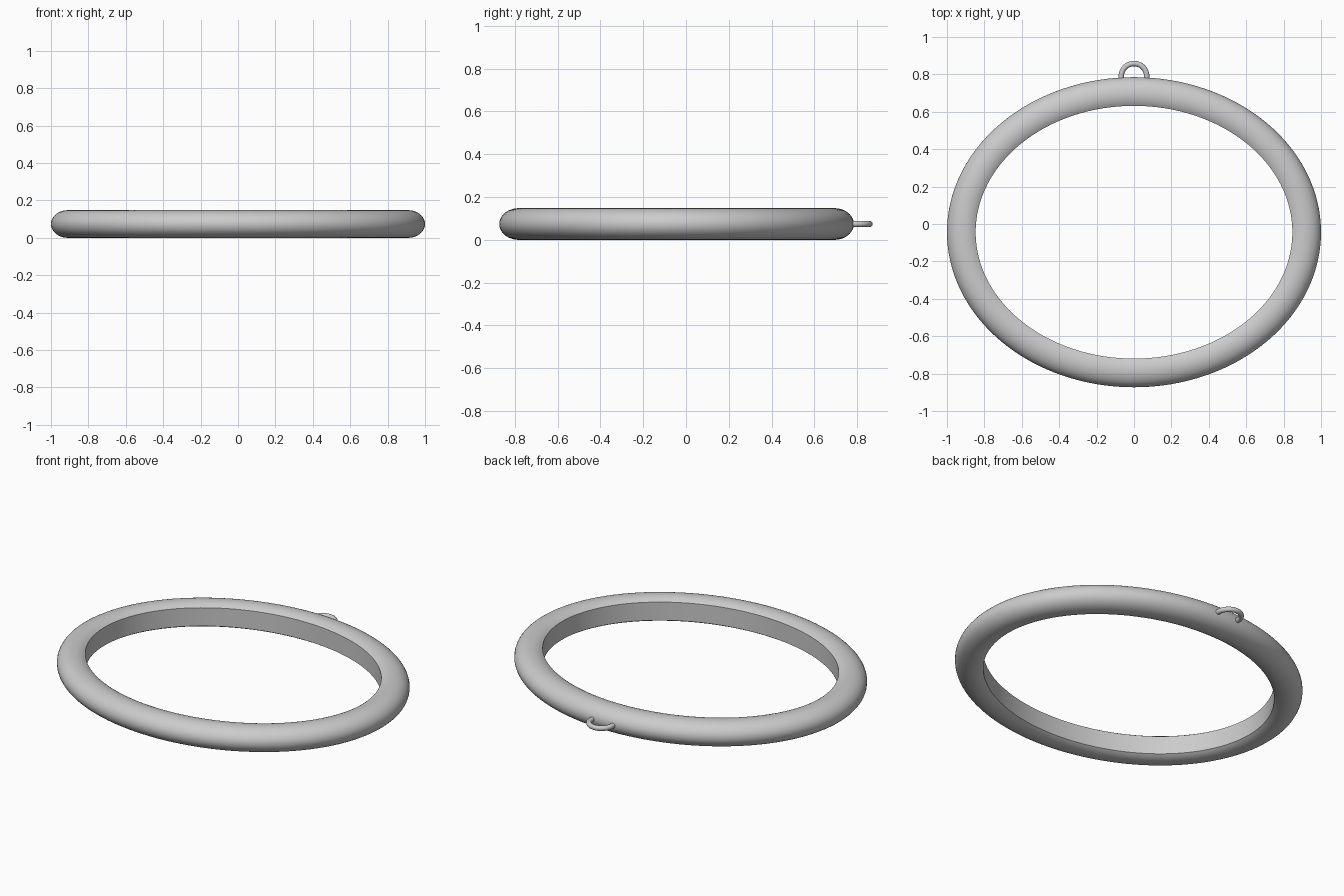
import bpy
import bmesh
from math import sin, cos, pi, asin

cube = bpy.data.objects.get("Cube")
if cube:
    bpy.data.objects.remove(cube, do_unlink=True)

grey = bpy.data.materials.new("plain grey")
grey.use_nodes = True
tone = (0.6, 0.6, 0.6, 1)
grey.diffuse_color = tone
grey.node_tree.nodes["Principled BSDF"].inputs["Base Color"].default_value = tone

MID_Z = 0.074


def sweep(name, rings, closed):
    """Skin a list of equal cross-sections into a smooth-shaded object."""
    bm = bmesh.new()
    loops = [[bm.verts.new(p) for p in ring] for ring in rings]
    n = len(loops[0])
    for i in range(len(loops) if closed else len(loops) - 1):
        a, b = loops[i], loops[(i + 1) % len(loops)]
        for j in range(n):
            k = (j + 1) % n
            bm.faces.new((a[j], b[j], b[k], a[k]))
    if not closed:
        bm.faces.new(loops[0])
        bm.faces.new(loops[-1])
    bmesh.ops.recalc_face_normals(bm, faces=bm.faces)
    mesh = bpy.data.meshes.new(name)
    bm.to_mesh(mesh)
    bm.free()
    mesh.materials.append(grey)
    obj = bpy.data.objects.new(name, mesh)
    bpy.context.collection.objects.link(obj)
    bpy.ops.object.select_all(action="DESELECT")
    obj.select_set(True)
    bpy.context.view_layer.objects.active = obj
    bpy.ops.object.shade_smooth_by_angle(angle=pi / 6)
    return obj


# Oval frame: rounded section with its inner side cut to a flat wall
half_w, half_h, wall = 0.091, MID_Z, 0.054
limit = pi - asin(wall / half_h)
steps = 28
section = []
for i in range(steps + 1):
    t = -limit + 2 * limit * i / steps
    section.append((half_w * cos(t), half_h * sin(t)))

segments = 128
frame = []
for s in range(segments):
    a = 2 * pi * s / segments
    frame.append([((0.909 + u) * cos(a), -0.044 + (0.738 + u) * sin(a), MID_Z + v)
                  for u, v in section])
sweep("oval_frame", frame, True)

# Hanging loop: a wire arch on the back edge, its feet sunk into the frame
wire, arch, centre_y = 0.0145, 0.068, 0.79
path = [(arch, centre_y - 0.025, 0)]
path += [(arch * cos(pi * i / 24), centre_y + arch * sin(pi * i / 24), pi * i / 24)
         for i in range(25)]
path.append((-arch, centre_y - 0.025, pi))
loop = []
for x, y, a in path:
    loop.append([(x + wire * cos(t) * cos(a), y + wire * cos(t) * sin(a),
                  MID_Z + wire * sin(t))
                 for t in (2 * pi * j / 16 for j in range(16))])
sweep("hanging_loop", loop, False)
